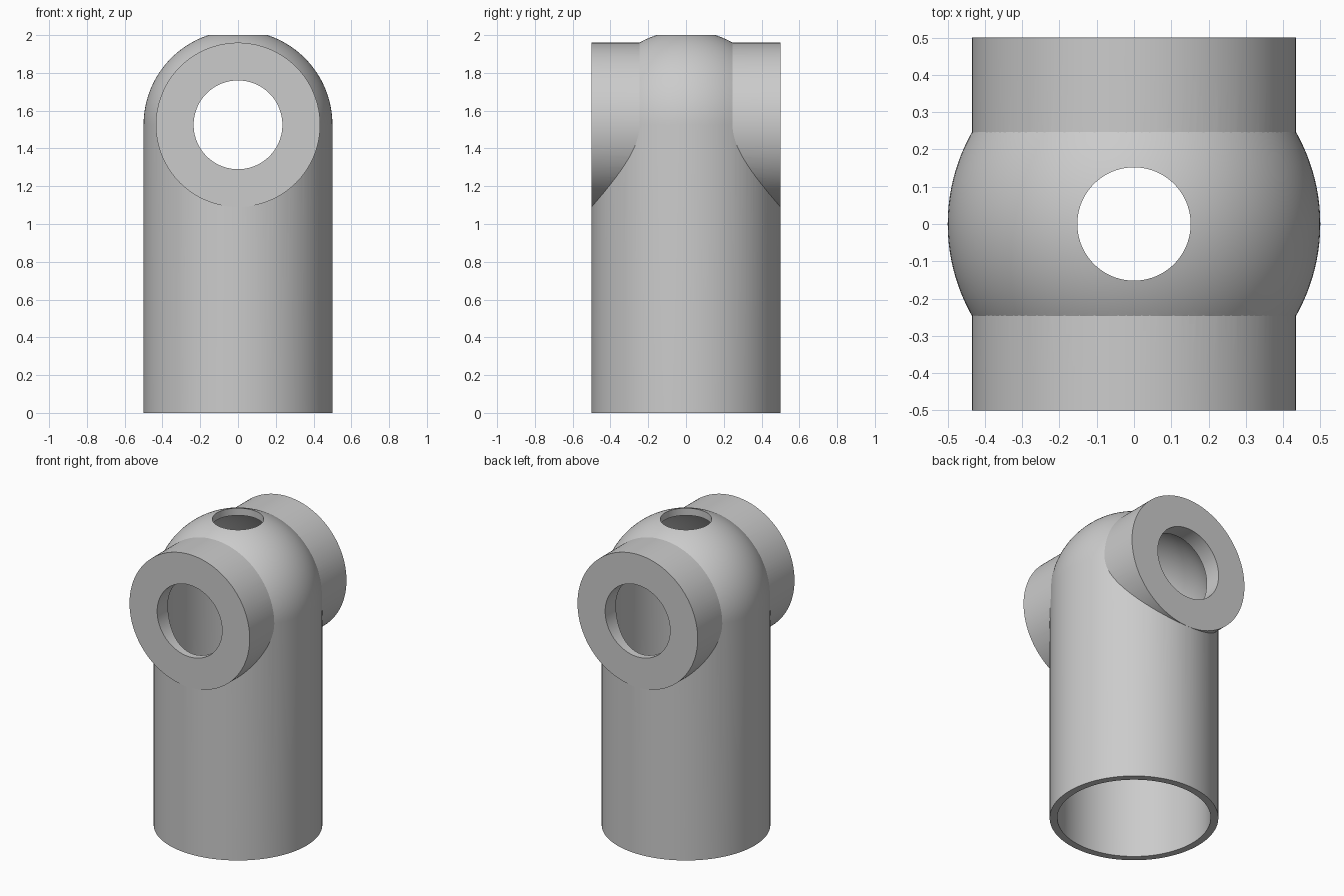
import bpy
import math

R, BORE, ZC = 0.5, 0.455, 1.525   # outer radius, bore radius, height of the cross axis
SEG = 128

if "Cube" in bpy.data.objects:
    bpy.data.objects.remove(bpy.data.objects["Cube"], do_unlink=True)

grey = bpy.data.materials.new("plain grey")
grey.use_nodes = True
colour = (0.6, 0.6, 0.6, 1)
grey.diffuse_color = colour
grey.node_tree.nodes["Principled BSDF"].inputs["Base Color"].default_value = colour


def domed_post(name, radius, bottom):
    """Solid round post with a hemispherical top, lathed from a profile."""
    rings = 32
    profile = [(radius, bottom)]
    for i in range(rings):
        a = math.pi / 2 * i / rings
        profile.append((radius * math.cos(a), ZC + radius * math.sin(a)))
    verts = [(r * math.cos(2 * math.pi * j / SEG), r * math.sin(2 * math.pi * j / SEG), z)
             for r, z in profile for j in range(SEG)]
    verts.append((0, 0, ZC + radius))
    faces = [list(range(SEG - 1, -1, -1))]
    last = (len(profile) - 1) * SEG
    for j in range(SEG):
        k = (j + 1) % SEG
        for b in range(0, last, SEG):
            faces.append([b + j, b + k, b + SEG + k, b + SEG + j])
        faces.append([last + j, last + k, len(verts) - 1])
    mesh = bpy.data.meshes.new(name)
    mesh.from_pydata(verts, [], faces)
    mesh.materials.append(grey)
    obj = bpy.data.objects.new(name, mesh)
    bpy.context.collection.objects.link(obj)
    return obj


def cylinder(name, radius, length, z, along_y=False):
    bpy.ops.mesh.primitive_cylinder_add(
        vertices=SEG, radius=radius, depth=length, location=(0, 0, z),
        rotation=(math.pi / 2 if along_y else 0, 0, 0))
    obj = bpy.context.object
    obj.name = name
    obj.data.materials.append(grey)
    return obj


def combine(target, tool, operation):
    mod = target.modifiers.new(tool.name, 'BOOLEAN')
    mod.operation, mod.solver, mod.object = operation, 'EXACT', tool
    bpy.context.view_layer.objects.active = target
    bpy.ops.object.modifier_apply(modifier=mod.name)
    bpy.data.objects.remove(tool, do_unlink=True)


# Domed post with a crosswise sleeve
body = domed_post("tube_fitting", R, 0)
combine(body, cylinder("cross_sleeve", 0.435, 1.0006, ZC, True), 'UNION')
# Hollow inside, through hole in the sleeve, and hole in the dome
combine(body, domed_post("inner_bore", BORE, -0.2), 'DIFFERENCE')
combine(body, cylinder("cross_hole", 0.235, 1.4, ZC, True), 'DIFFERENCE')
combine(body, cylinder("top_hole", 0.152, 0.6, 2.0), 'DIFFERENCE')

bpy.ops.object.select_all(action='DESELECT')
body.select_set(True)
bpy.context.view_layer.objects.active = body
bpy.ops.object.shade_smooth_by_angle(angle=math.radians(20))
